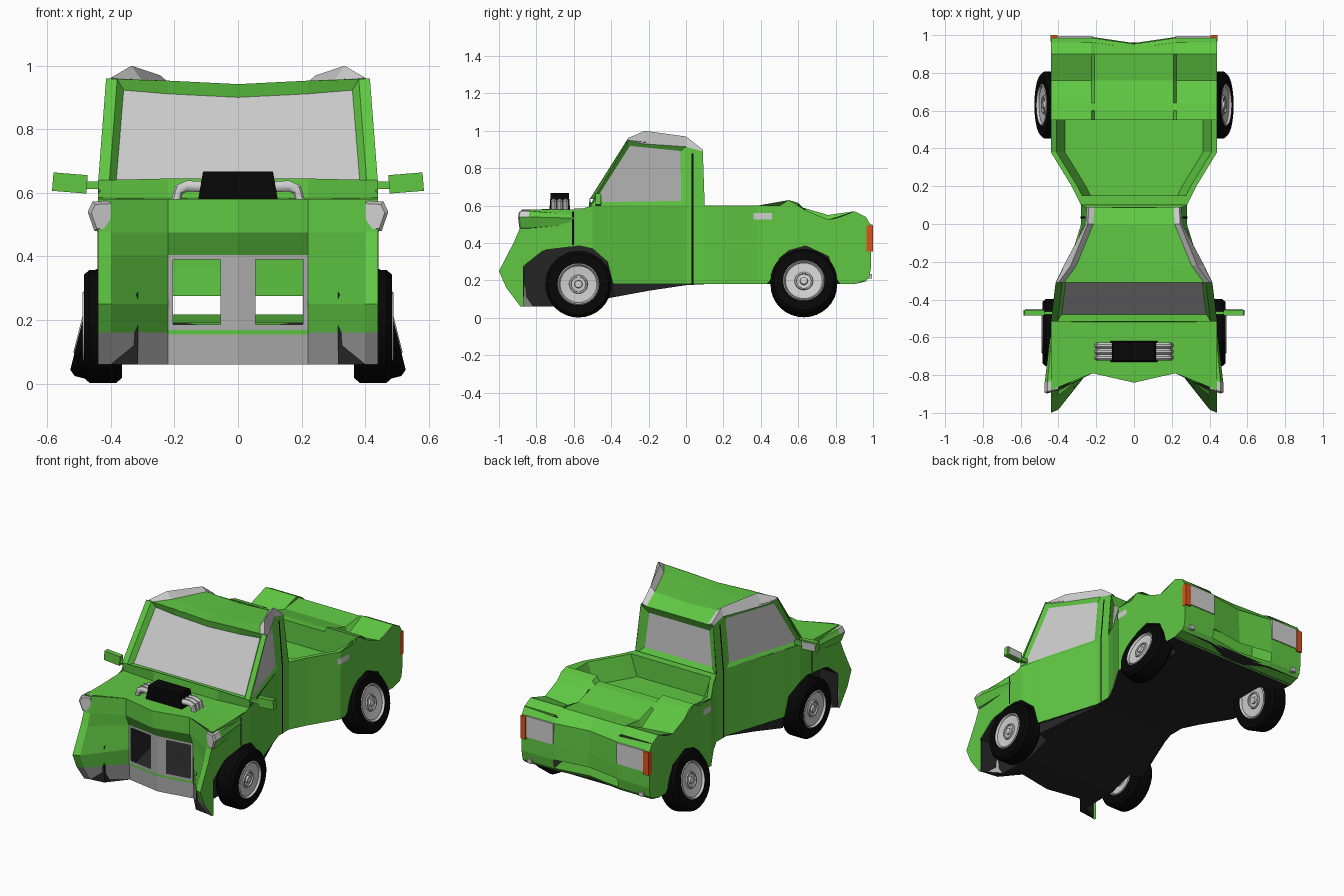
import bpy, bmesh, math
from mathutils import Vector, Matrix

if "Cube" in bpy.data.objects:
    bpy.data.objects.remove(bpy.data.objects["Cube"])


def material(name, r, g, b):
    m = bpy.data.materials.new(name)
    m.use_nodes = True
    m.diffuse_color = (r, g, b, 1)
    m.node_tree.nodes["Principled BSDF"].inputs["Base Color"].default_value = (r, g, b, 1)
    return m


GREEN = material("green paint", .115, .575, .055)
BLACK = material("black rubber", .002, .002, .002)
DARK = material("dark underbody", .018, .018, .019)
GLASS = material("window grey", .59, .59, .59)
TRIM = material("trim grey", .42, .42, .42)
CHROME = material("light metal", .63, .63, .63)
ORANGE = material("orange lamp", .7, .09, .012)


def finish(name, bm, mats, mirror=True, inward=False, smooth=False):
    """Orient the faces, make the object and mirror it across the middle."""
    bmesh.ops.recalc_face_normals(bm, faces=bm.faces)
    mid = Vector((0, 0, .4))
    out = sum((f.calc_center_median() - mid).dot(f.normal) * f.calc_area() for f in bm.faces)
    if (out < 0) != inward and any(e.is_boundary for e in bm.edges):
        bmesh.ops.reverse_faces(bm, faces=bm.faces)
    me = bpy.data.meshes.new(name)
    bm.to_mesh(me)
    bm.free()
    ob = bpy.data.objects.new(name, me)
    bpy.context.collection.objects.link(ob)
    for m in mats:
        me.materials.append(m)
    if mirror:
        ob.modifiers.new("mirror", 'MIRROR')
    if smooth:
        bpy.ops.object.select_all(action='DESELECT')
        bpy.context.view_layer.objects.active = ob
        ob.select_set(True)
        bpy.ops.object.shade_smooth_by_angle(angle=math.radians(35))


def grid(name, rows, mats, rule=None, skip=(), **kw):
    """Skin rows of points; rule(i, j) picks the material of each cell."""
    bm = bmesh.new()
    vs = [[bm.verts.new(p) for p in r] for r in rows]
    for i in range(len(rows) - 1):
        for j in range(len(rows[0]) - 1):
            if (i, j) not in skip:
                f = bm.faces.new((vs[i][j], vs[i][j + 1], vs[i + 1][j + 1], vs[i + 1][j]))
                f.material_index = rule(i, j) if rule else 0
    bmesh.ops.remove_doubles(bm, verts=bm.verts, dist=.0005)
    finish(name, bm, mats, **kw)


def box(name, lo, hi, mat, taper=1, turn=0, mirror=True):
    bm = bmesh.new()
    bmesh.ops.create_cube(bm, size=1)
    c = (Vector(lo) + Vector(hi)) / 2
    s = Vector(hi) - Vector(lo)
    for v in bm.verts:
        k = taper if v.co.z > 0 else 1
        v.co = Vector((v.co.x * s.x * k, v.co.y * s.y * k, v.co.z * s.z))
    bmesh.ops.rotate(bm, verts=bm.verts, matrix=Matrix.Rotation(turn, 3, 'Y'))
    bmesh.ops.translate(bm, verts=bm.verts, vec=c)
    finish(name, bm, [mat], mirror)


def pane(name, corners, width, depth, mirror):
    """A framed window: one green face with a recessed glass face."""
    bm = bmesh.new()
    f = bm.faces.new([bm.verts.new(p) for p in corners])
    f.normal_update()
    if f.normal.dot(f.calc_center_median() - Vector((0, 0, .75))) < 0:
        f.normal_flip()
    bmesh.ops.inset_individual(bm, faces=[f], thickness=width, depth=-depth)
    f.material_index = 1
    finish(name, bm, [GREEN, GLASS], mirror)


# Side panels: y, half width, sill, arch, top edge
sides = [(-.88, .44, .06, .27, .58), (-.865, .44, .06, .28, .58), (-.77, .44, .06, .355, .58),
         (-.74, .44, .06, .365, .58), (-.57, .44, .06, .385, .58), (-.5, .44, .085, .37, .6),
         (-.42, .414, .105, .3, .6), (-.39, .405, .11, .18, .6), (-.2, .344, .145, .18, .6),
         (0, .28, .175, .18, .6), (.1, .28, .18, .18, .6), (.2, .33, .18, .18, .6),
         (.38, .44, .18, .18, .6), (.43, .44, .18, .18, .6), (.45, .44, .18, .2, .6),
         (.5, .44, .18, .32, .6), (.55, .44, .18, .36, .63), (.64, .44, .18, .385, .575),
         (.76, .44, .18, .33, .525), (.81, .44, .18, .2, .535), (.825, .44, .18, .18, .54),
         (.9, .44, .18, .18, .57), (.96, .44, .2, .2, .54)]
grid("body_side", [[(w, y, a), (w, y, (a + t) / 2), (w, y, t)] for y, w, s, a, t in sides], [GREEN])

# Floor, sills and open wheel wells in one skin
under = []
for y, w, s, a, t in sides:
    inner = .315 if a > s + .08 and y > -.87 else w - .01
    under.append([(0, max(y, -.79), s), (.22, max(y, -.75), s), (inner, y, s),
                  (inner, y, a), (w - .002, y, a)])
grid("underbody", under, [DARK])

# Nose: height, corner reach, inner reach, middle reach
nose = [(.58, -.88, -.79, -.84), (.475, -.89, -.79, -.84), (.405, -.92, -.76, -.79),
        (.25, -1, -.75, -.785), (.16, -.96, -.755, -.79), (.06, -.885, -.75, -.79)]
grid("nose", [[(.44, -.87, z), (.44, y, z), (.4, y * .93 + i * .07, z), (.22, i, z)]
              for z, y, i, m in nose], [GREEN, TRIM], lambda i, j: int(i == 4 and j > 0))
grid("nose_middle", [[(.22, i, z), (0, m, z)] for z, y, i, m in nose[:3]], [GREEN])
grid("bumper_middle", [[(.22, i, z), (0, m, z)] for z, y, i, m in nose[4:]], [TRIM])
grid("bumper_lip", [[(.22, -.758, z), (0, -.793, z)] for z in (.155, .168)], [GREEN])
grid("grille_frame", [[(x, -.79 + .15 * x, z) for x in (0, .055, .205, .22)]
                      for z in (.16, .185, .39, .41)], [TRIM], skip=[(1, 1)])

# Hood and the cowl below the windscreen
grid("hood", [[(0, -.84, .58), (.22, -.79, .58), (.44, -.88, .58)],
              [(0, -.68, .582), (.22, -.68, .582), (.44, -.7, .58)],
              [(0, -.52, .585), (.22, -.52, .585), (.44, -.5, .585)],
              [(0, -.515, .645), (.22, -.515, .645), (.44, -.515, .64)]], [GREEN])

# Headlight pods fade back into the fenders
pod = [(.4, .575), (.458, .572), (.473, .54), (.452, .48), (.4, .475)]
bm = bmesh.new()
rings = []
for y, k in ((-.897, .82), (-.89, 1), (-.84, 1), (-.6, .55)):
    rings.append([bm.verts.new((.41 + (x - .41) * k, y + .25 * (.47 - x) * (y < -.8),
                                .525 + (z - .525) * k)) for x, z in pod])
for i in range(3):
    for j in range(5):
        f = bm.faces.new((rings[i][j], rings[i][j - 1], rings[i + 1][j - 1], rings[i + 1][j]))
        f.material_index = (2, int(j != 3), 0)[i]
bm.faces.new(rings[0]).material_index = 1
bm.faces.new(rings[3])
finish("headlight_pod", bm, [GREEN, CHROME, TRIM])

# Cab with recessed windows
pane("windscreen", [(-.405, -.515, .635), (.405, -.515, .635), (.38, -.31, .958), (.22, -.31, .953),
                    (0, -.31, .942), (-.22, -.31, .953), (-.38, -.31, .958)], .03, .03, False)
grid("windscreen_pillar", [[(.44, -.515, .635), (.405, -.515, .635)],
                           [(.415, -.31, .96), (.38, -.31, .958)]], [GREEN])
pane("door_window", [(.44, -.515, .6), (.28, 0, .6), (.255, 0, .915), (.415, -.31, .95)], .035, .012, True)
grid("rear_pillar", [[(.28, 0, .6), (.28, .1, .6)], [(.255, 0, .915), (.25, .09, .89)]], [GREEN])
pane("rear_window", [(-.28, .1, .58), (.28, .1, .58), (.25, .09, .89), (-.25, .09, .89)], .065, .025, False)

# Roof sags between two raised rails: y, outer edge, ridge, inner height, middle height
rails = [(-.31, .415, .945, .4, .962, .958, .942), (-.22, .372, .93, .335, 1.0, .957, .942),
         (0, .255, .915, .245, .97, .945, .935), (.09, .25, .89, .24, .9, .888, .885)]
grid("roof", [[(0, y, c), (xi * .5, y, (c + zn) / 2), (xi - .03, y, zn)]
              for y, xo, zo, xi, zi, zn, c in rails], [GREEN])
grid("roof_rail", [[(xo, y, zo), (xi, y, zi), (xi - .03, y, zn)]
                   for y, xo, zo, xi, zi, zn, c in rails], [CHROME])

# Dark door and fender seams
grid("door_seam", [[(x + .002, y, z) for y in (.03, .04)]
                   for x, z in ((.28, .18), (.28, .6), (.256, .88))], [BLACK])
grid("fender_seam", [[(.443, y, z) for y in (-.61, -.6)] for z in (.39, .57)], [BLACK])
grid("side_handle", [[(x + .004, y, z) for x, y in ((.428, .36), (.44, .38), (.44, .46))]
                     for z in (.525, .56)], [CHROME])

# Load bed: rim, sloping walls, floor
bed = [(.15, .305), (.2, .33), (.38, .44), (.55, .44)]
rows = [[(w, y, .6 + .03 * (y > .5)), (w - .03, y, .6), (w - .075, y, .47), (0, y, .47)] for y, w in bed]
grid("load_bed", rows, [GREEN], inward=True)
grid("bed_front_rim", [[(0, .1, .6), (.28, .1, .6)], [(0, .15, .6), (.305, .15, .6)],
                       [(0, .152, .47), (.23, .152, .47)]], [GREEN])

# Rear deck behind the bed, with a raised middle: y, edge height, middle height
deck = [(.55, .47, .47), (.55, .63, .6), (.6, .615, .595), (.64, .575, .585),
        (.76, .525, .55), (.9, .57, .565), (.96, .54, .515)]
grid("rear_deck", [[(0, y - .03 * (y > .95), c), (.21, y, c + .012 * (y > .95)),
                    (.225, y, e - .02 * (y == .76)), (.44, y, e)] for y, e, c in deck], [GREEN])

# Tailgate with an open slot above the rear valance: height, reach
gate = [(.54, .962), (.5, .985), (.36, .99), (.275, .99), (.218, .98), (.195, .962)]
grid("tailgate", [[(0, y - .032, z - .025 * (z > .52)), (.22, y, z - .012 * (z > .52)),
                   (.44, y, z), (.44, .955, z)] for z, y in gate], [GREEN], skip=[(3, 0)])
grid("rear_valance", [[(0, .89, .178), (.44, .89, .178)], [(0, .93, .195), (.44, .962, .195)]], [GREEN])
grid("valance_shelf", [[(0, .7, .19), (.3, .7, .19)], [(0, .948, .218), (.22, .98, .218)]], [GREEN])
box("rear_lamp", (.22, .98, .37), (.405, .996, .5), CHROME)
box("rear_side_lamp", (.405, .966, .355), (.4415, 1.0, .495), ORANGE)
box("exhaust_tip", (.37, .95, .21), (.4, .995, .235), CHROME)

# Wing mirrors
box("mirror_shell", (.475, -.485, .602), (.583, -.455, .66), GREEN, turn=-.08)
box("mirror_glass", (.485, -.456, .61), (.573, -.451, .652), GLASS, turn=-.08)
box("mirror_arm", (.425, -.48, .612), (.48, -.462, .636), GREEN)

# Engine scoop and its curved side pipes
box("engine_scoop", (-.125, -.73, .58), (.125, -.62, .667), BLACK, taper=.88, mirror=False)
for n, y in enumerate((-.643, -.675, -.707)):
    bm = bmesh.new()
    path = [(.1, .618, 0), (.16, .622, 0), (.186, .61, .7), (.195, .57, 1.5)]
    rings = []
    for x, z, a in path:
        rings.append([bm.verts.new((x + .018 * math.sin(t) * math.sin(a), y + .016 * math.cos(t),
                                    z + .018 * math.sin(t) * math.cos(a)))
                      for t in [k * math.tau / 10 for k in range(10)]])
    for a, b in zip(rings, rings[1:]):
        for k in range(10):
            bm.faces.new((a[k], a[k - 1], b[k - 1], b[k]))
    finish("engine_pipe_%d" % (n + 1), bm, [CHROME], smooth=True)


# Wheels: turned profiles of radius, offset
def lathe(name, profile, mat, place, sides=32):
    bm = bmesh.new()
    vs = [bm.verts.new((x, 0, r)) for r, x in profile]
    for p in zip(vs, vs[1:]):
        bm.edges.new(p)
    bmesh.ops.spin(bm, geom=vs + bm.edges[:], cent=(0, 0, 0), axis=(1, 0, 0), angle=math.tau,
                   steps=sides, use_merge=True)
    bmesh.ops.remove_doubles(bm, verts=bm.verts, dist=.0002)
    bmesh.ops.transform(bm, matrix=place, verts=bm.verts)
    finish(name, bm, [mat], smooth=True)


half = [(.178, .042), (.162, .06), (.112, .06), (.108, .03), (0, .03)]
tyre = [(r, -x) for r, x in reversed(half)] + half
rim = [(.112, .058), (.106, .064), (.098, .05), (.05, .046), (.047, .053), (.04, .053), (.038, .045), (0, .045)]
cap = [(.022, .044), (.019, .056), (0, .058)]
groove = [(.1, .0515), (.094, .0515)]
for end, x, y, z, lean in (("front", .425, -.575, .18, 0), ("rear", .43, .63, .186, -.245)):
    place = Matrix.Translation((x, y, z)) @ Matrix.Rotation(lean, 4, 'Y')
    lathe(end + "_tyre", tyre, BLACK, place)
    for face, turn in (("outer", 0), ("inner", math.pi)):
        spot = place @ Matrix.Rotation(turn, 4, 'Z')
        lathe("%s_%s_rim" % (end, face), rim, CHROME, spot)
        lathe("%s_%s_groove" % (end, face), groove, TRIM, spot)
        lathe("%s_%s_hub_cap" % (end, face), cap, CHROME, spot, 16)
